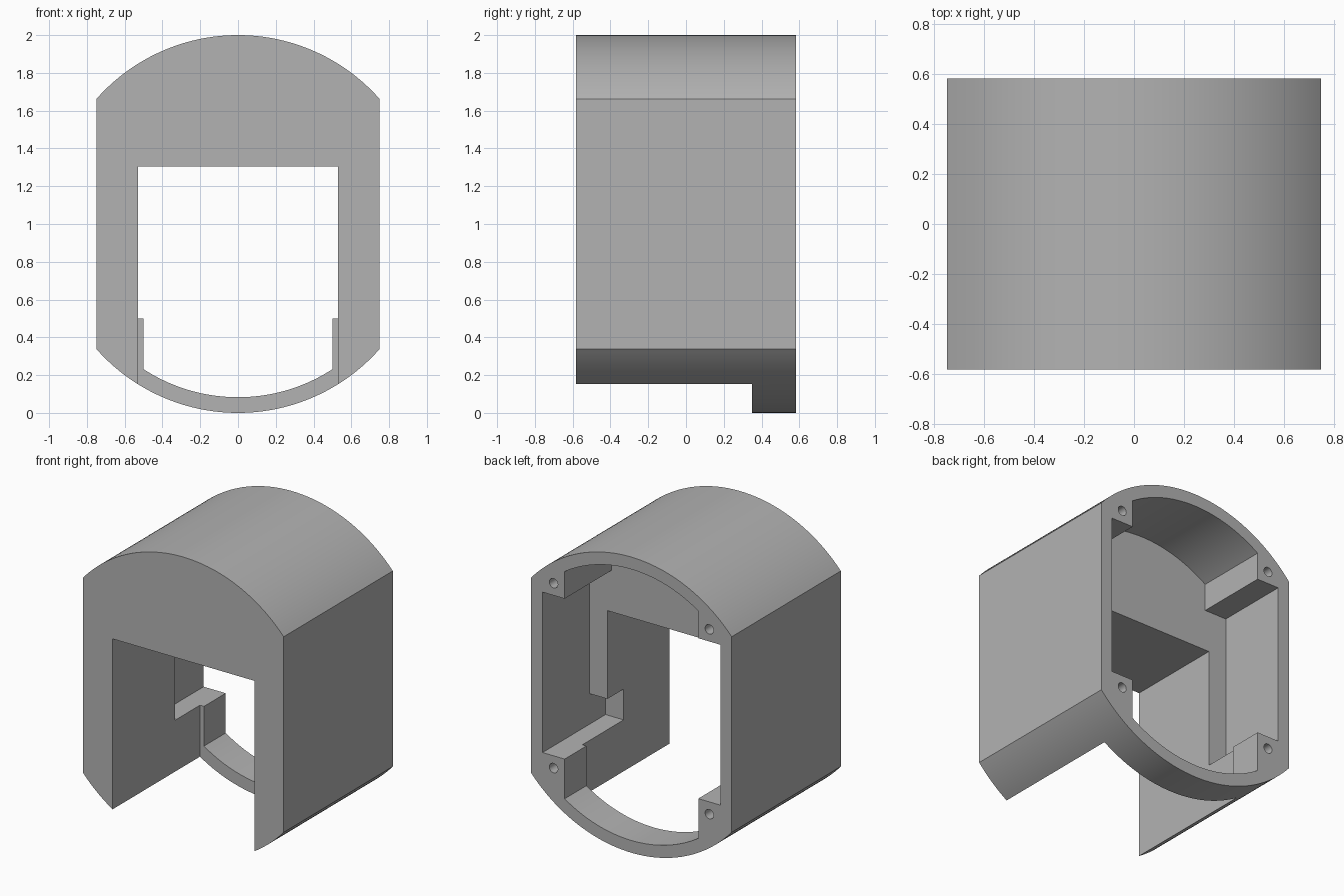
import bpy, bmesh, math
from mathutils import Matrix

cube = bpy.data.objects.get("Cube")
if cube:
    bpy.data.objects.remove(cube, do_unlink=True)

FRONT, BACK = -0.583, 0.583
RECESS = 0.083          # inner face of the thick front wall
HOOP = 0.35             # front face of the lower rear hoop

grey = bpy.data.materials.new("light_grey")
grey.use_nodes = True
colour = (0.45, 0.45, 0.45, 1)
grey.diffuse_color = colour
grey.node_tree.nodes["Principled BSDF"].inputs["Base Color"].default_value = colour


def arc(radius, half_width, top, steps=64):
    """Arc about (0, 1): top runs right to left, bottom left to right."""
    a = math.asin(half_width / radius)
    s = 1 if top else -1
    angles = [s * a * (1 - 2 * i / steps) for i in range(steps + 1)]
    return [(radius * math.sin(t) * 1.0, 1 + s * radius * math.cos(t)) for t in angles]


def extrude(name, profile, y0, y1):
    """Prism of an (x, z) profile between two depths."""
    bm = bmesh.new()
    face = bm.faces.new([bm.verts.new((x, y0, z)) for x, z in profile])
    moved = bmesh.ops.extrude_face_region(bm, geom=[face])["geom"]
    verts = [v for v in moved if isinstance(v, bmesh.types.BMVert)]
    bmesh.ops.translate(bm, verts=verts, vec=(0, y1 - y0, 0))
    bmesh.ops.recalc_face_normals(bm, faces=bm.faces)
    return make_object(name, bm)


def make_object(name, bm):
    mesh = bpy.data.meshes.new(name)
    bm.to_mesh(mesh)
    bm.free()
    mesh.materials.append(grey)
    obj = bpy.data.objects.new(name, mesh)
    bpy.context.collection.objects.link(obj)
    return obj


def box(name, x0, x1, y0, y1, z0, z1):
    return extrude(name, [(x0, z0), (x1, z0), (x1, z1), (x0, z1)], y0, y1)


def screw_hole(x, z, radius=0.032, depth=0.3):
    bm = bmesh.new()
    place = Matrix.Translation((x, BACK, z)) @ Matrix.Rotation(math.pi / 2, 4, "X")
    bmesh.ops.create_cone(bm, cap_ends=True, segments=24, radius1=radius,
                          radius2=radius, depth=2 * depth, matrix=place)
    return make_object("screw_hole_cutter", bm)


def cut(target, cutter):
    cutter.hide_render = True
    mod = target.modifiers.new("cut", "BOOLEAN")
    mod.operation, mod.solver, mod.object = "DIFFERENCE", "EXACT", cutter
    bpy.ops.object.select_all(action="DESELECT")
    bpy.context.view_layer.objects.active = target
    target.select_set(True)
    bpy.ops.object.modifier_apply(modifier=mod.name)
    bpy.data.objects.remove(cutter, do_unlink=True)


# Outer shell: round top and bottom with flat sides
housing = extrude("housing", arc(1, 0.75, True) + arc(1, 0.75, False), FRONT, BACK)

# Rear cavity, leaving four square screw bosses in the corners
upper, lower = arc(0.917, 0.5, True), arc(0.917, 0.5, False)
left_steps = [(-0.5, 1.585), (-0.665, 1.585), (-0.665, 0.5), (-0.5, 0.5)]
right_steps = [(-x, z) for x, z in reversed(left_steps)]
cut(housing, extrude("cavity_cutter", upper + left_steps + lower + right_steps,
                     RECESS, BACK + 0.1))

# Front opening, running down through the floor ahead of the hoop
cut(housing, box("opening_cutter", -0.53, 0.53, FRONT - 0.1, HOOP, -0.1, 1.305))

# Small notch that deepens the recess in the left wall
cut(housing, box("notch_cutter", 0.5, 0.665, -0.09, RECESS + 0.05, 0.5, 0.708))

# Screw holes in the bosses
for x in (-0.583, 0.583):
    for z in (0.417, 1.667):
        cut(housing, screw_hole(x, z))

bpy.ops.object.shade_smooth_by_angle(angle=math.radians(30))
